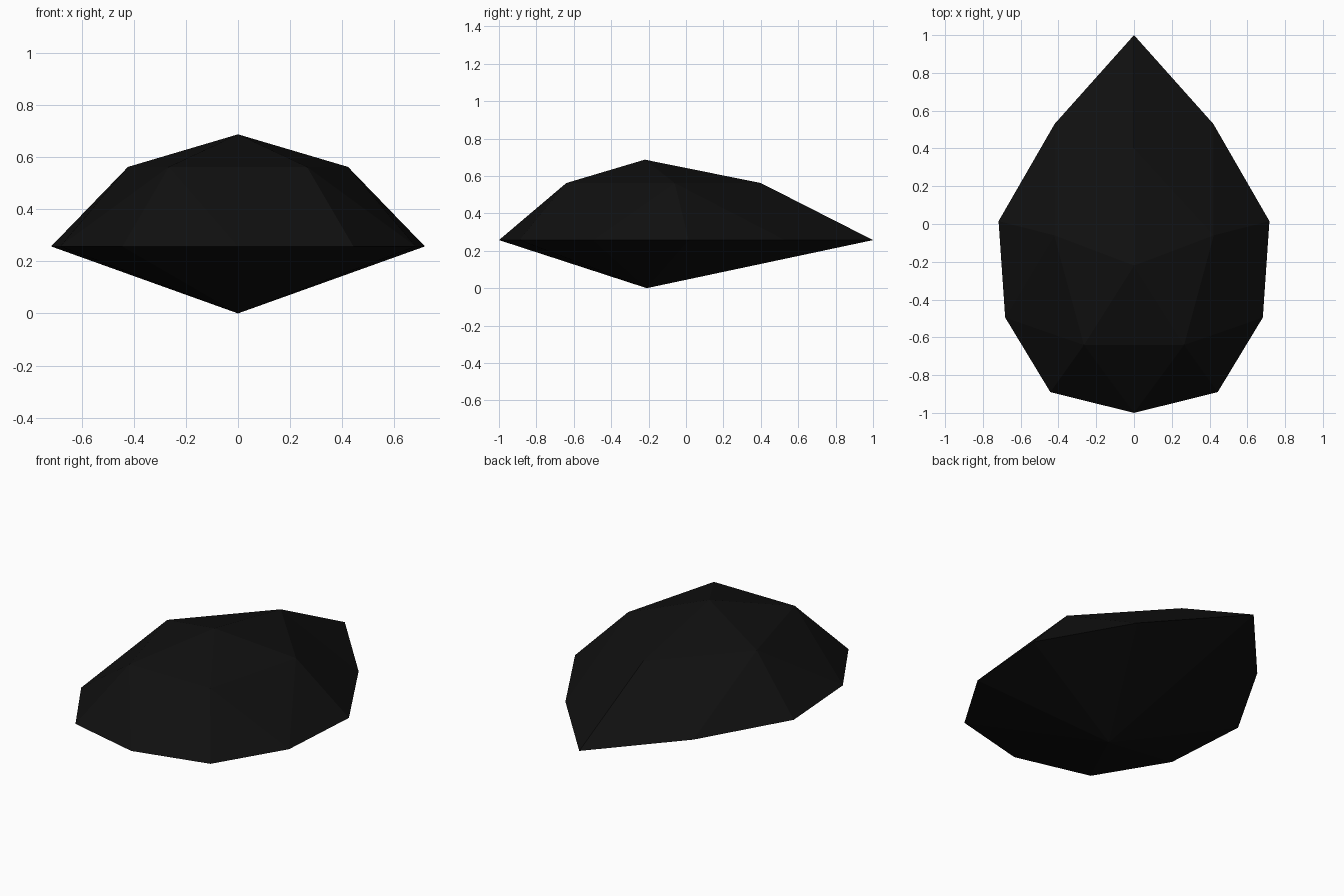
import bpy
import bmesh

cube = bpy.data.objects.get("Cube")
if cube:
    bpy.data.objects.remove(cube, do_unlink=True)


def mirrored_loop(half):
    """Close a half outline (back to front, +x side) by mirroring it in x."""
    other = [(-x, y) for x, y in reversed(half) if x > 0]
    return half + other


# Outlines of the gem: wide girdle and the smaller crown pentagon
girdle_half = [(0, 1), (0.42, 0.53), (0.717, 0.015), (0.682, -0.495), (0.443, -0.89), (0, -1)]
crown_half = [(0, 0.40), (0.422, -0.06), (0.265, -0.64)]

bm = bmesh.new()
girdle = [bm.verts.new((x, y, 0.257)) for x, y in mirrored_loop(girdle_half)]
crown = [bm.verts.new((x, y, 0.562)) for x, y in mirrored_loop(crown_half)]
peak = bm.verts.new((0, -0.22, 0.687))
base = bm.verts.new((0, -0.21, 0))

# Crown facets: each pentagon corner sits above every second girdle corner
for i, corner in enumerate(crown):
    following = crown[(i + 1) % len(crown)]
    before, middle, after = (girdle[(2 * i + k) % len(girdle)] for k in (-1, 0, 1))
    bm.faces.new((peak, following, corner))
    bm.faces.new((corner, before, middle))
    bm.faces.new((corner, middle, after))
    bm.faces.new((corner, after, following))

# Underside facets meeting at the lower point
for i, corner in enumerate(girdle):
    bm.faces.new((base, corner, girdle[(i + 1) % len(girdle)]))

bmesh.ops.recalc_face_normals(bm, faces=bm.faces)
mesh = bpy.data.meshes.new("faceted_gem")
bm.to_mesh(mesh)
bm.free()

# Near-black stone
black = bpy.data.materials.new("near_black")
black.use_nodes = True
colour = (0.005, 0.005, 0.005, 1)
black.diffuse_color = colour
black.node_tree.nodes["Principled BSDF"].inputs["Base Color"].default_value = colour
mesh.materials.append(black)

gem = bpy.data.objects.new("faceted_gem", mesh)
bpy.context.collection.objects.link(gem)
